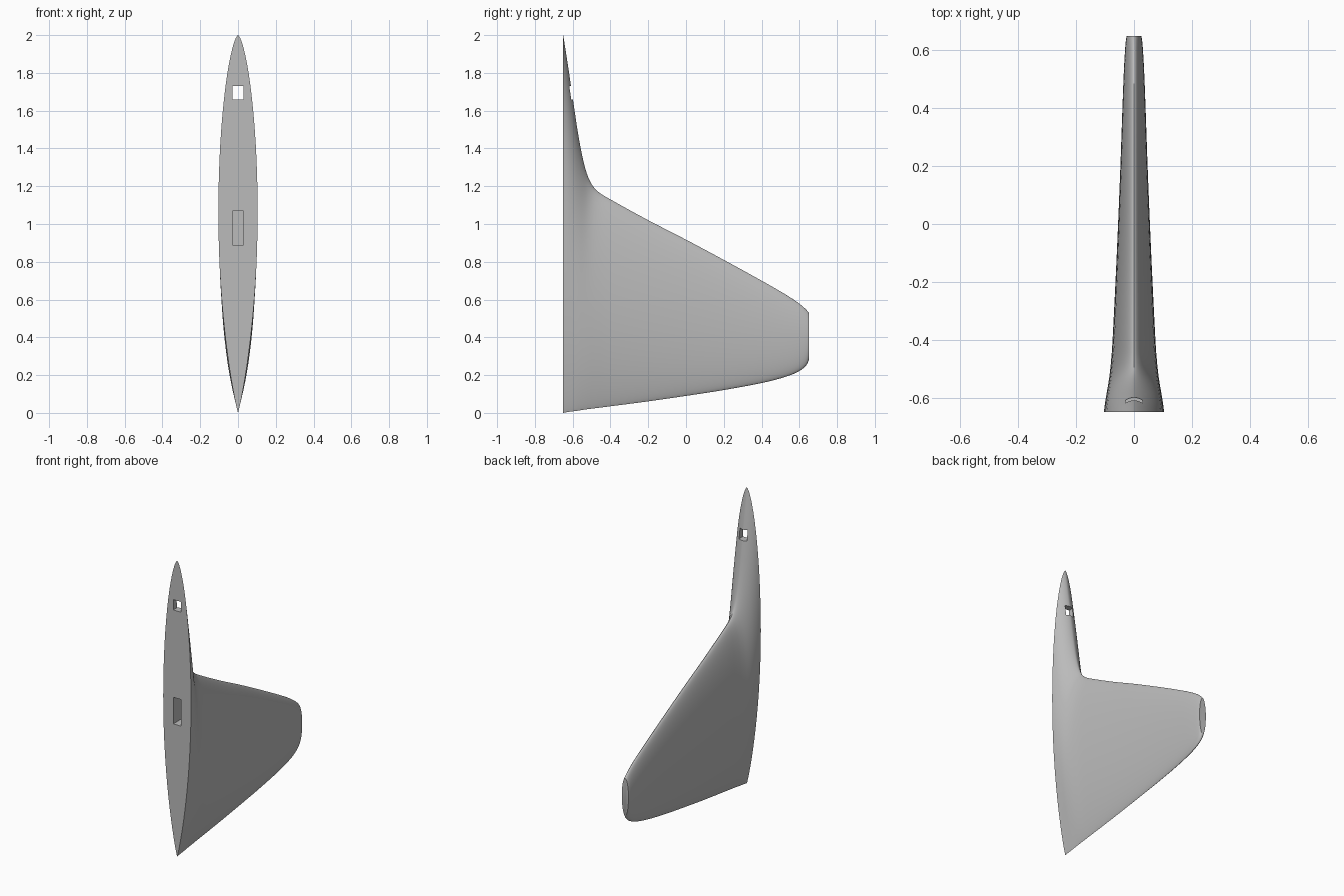
import bpy, bmesh, math
from mathutils import Vector

if "Cube" in bpy.data.objects:
    bpy.data.objects.remove(bpy.data.objects["Cube"])

# Single matte grey plastic
grey = bpy.data.materials.new("matte_grey")
grey.use_nodes = True
colour = (0.5, 0.5, 0.5, 1)
grey.diffuse_color = colour
grey.node_tree.nodes["Principled BSDF"].inputs["Base Color"].default_value = colour

# Stations from mounting face to tip: y, bottom, top, half width
stations = [Vector(s) for s in (
    (-.65, 0, 2, .104), (-.625, .005, 1.84, .101), (-.6, .008, 1.67, .097),
    (-.57, .012, 1.47, .092), (-.54, .017, 1.32, .087), (-.51, .021, 1.23, .083),
    (-.47, .026, 1.175, .079), (-.4, .035, 1.13, .074), (-.2, .061, 1.02, .064),
    (0, .09, .917, .055), (.2, .121, .81, .047), (.4, .158, .7, .04),
    (.53, .192, .625, .035), (.6, .222, .578, .031), (.635, .25, .548, .028),
    (.65, .277, .53, .025))]


def spline(a, b, c, d, t):
    return b + (c - a) * t / 2 + (2*a - 5*b + 4*c - d) * t**2 / 2 + (3*b - a - 3*c + d) * t**3 / 2


def smooth_stations(points, steps):
    ends = [2*points[0] - points[1]] + points + [2*points[-1] - points[-2]]
    for i in range(len(points) - 1):
        for k in range(steps):
            yield spline(*ends[i:i + 4], k / steps)
    yield points[-1]


def section(y, low, high, half, count=32):
    """Closed lens outline, blunter towards the tip."""
    f = (y + .65) / 1.3
    mid = low + (high - low) * .53
    right = []
    for i in range(count + 1):
        q = -math.cos(math.pi * i / count)
        z = mid + q * ((high - mid) if q > 0 else (mid - low))
        power = (.64 if q > 0 else .9 - .3 * f) - .1 * f
        right.append((half * max(0, 1 - q*q) ** power, y, z))
    return right + [(-x, y, z) for x, y, z in right[-2:0:-1]]


# Lofted fin body
bm = bmesh.new()
rings = [[bm.verts.new(p) for p in section(*s)] for s in smooth_stations(stations, 4)]
for a, b in zip(rings, rings[1:]):
    for i in range(len(a)):
        j = (i + 1) % len(a)
        bm.faces.new((a[i], a[j], b[j], b[i]))
bm.faces.new(rings[0])
bm.faces.new(rings[-1])
bmesh.ops.recalc_face_normals(bm, faces=bm.faces)
mesh = bpy.data.meshes.new("fin_body")
bm.to_mesh(mesh)
bm.free()
mesh.materials.append(grey)
fin = bpy.data.objects.new("fin_body", mesh)
bpy.context.collection.objects.link(fin)


def cut_slot(name, low, high, depth):
    """Rectangular hole from the mounting face."""
    bpy.ops.mesh.primitive_cube_add(size=1, location=(0, -.7 + (depth + .05) / 2, (low + high) / 2))
    cutter = bpy.context.object
    cutter.name = name
    cutter.scale = (.058, depth + .05, high - low)
    cutter.data.materials.append(grey)
    cutter.hide_render = True
    mod = fin.modifiers.new(name, "BOOLEAN")
    mod.operation = "DIFFERENCE"
    mod.solver = "EXACT"
    mod.object = cutter
    bpy.context.view_layer.objects.active = fin
    bpy.ops.object.modifier_apply(modifier=name)
    bpy.data.objects.remove(cutter)


# Through hole in the spine and blind mounting pocket
cut_slot("through_hole", 1.66, 1.73, .2)
cut_slot("mounting_pocket", .89, 1.07, .12)

bpy.ops.object.select_all(action="DESELECT")
fin.select_set(True)
bpy.context.view_layer.objects.active = fin
bpy.ops.object.shade_smooth_by_angle(angle=math.radians(35))
